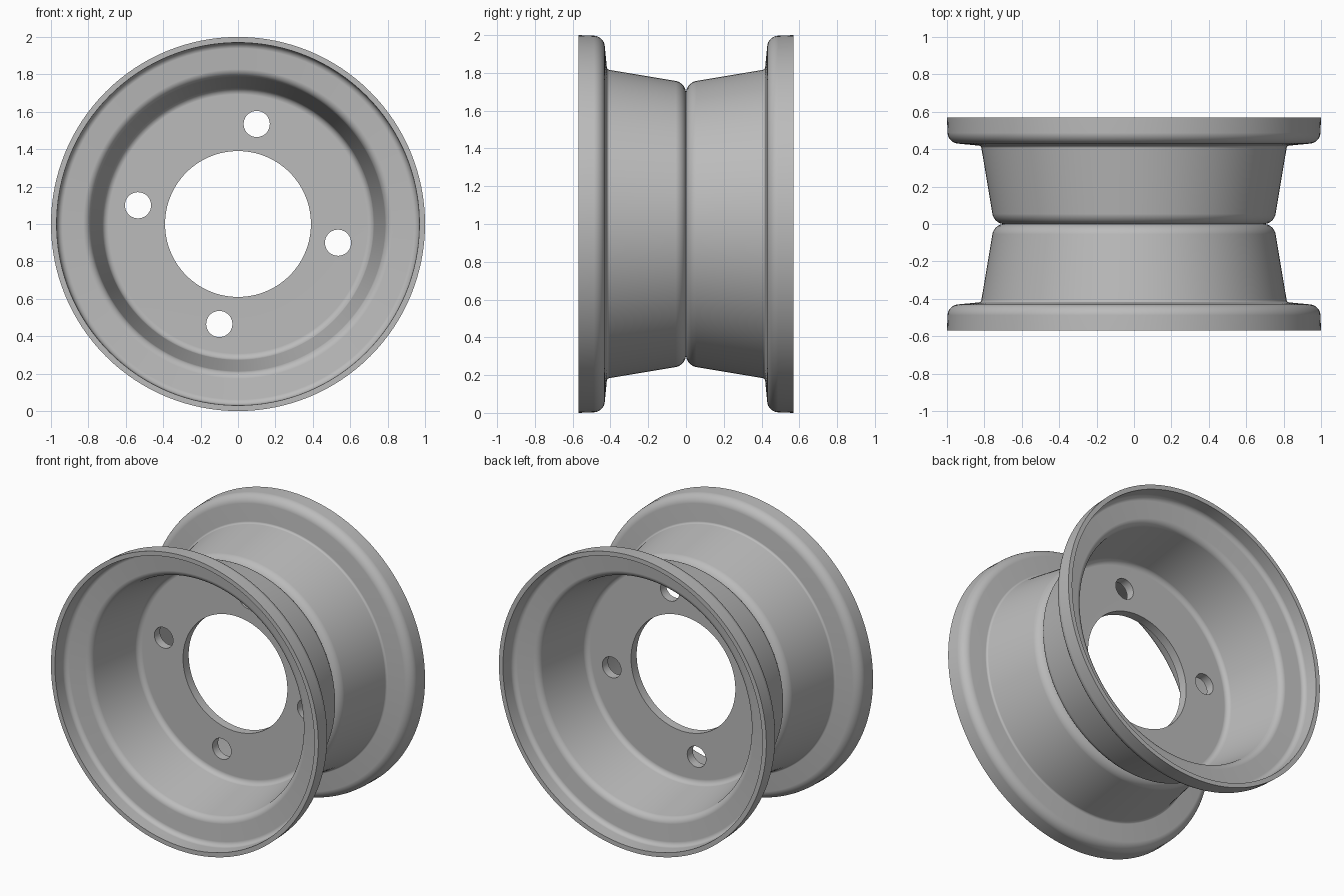
import bpy
import bmesh
from math import tan, radians, cos, sin
from mathutils import Vector, Matrix

cube = bpy.data.objects.get("Cube")
if cube:
    bpy.data.objects.remove(cube, do_unlink=True)

SEGMENTS = 128
CENTRE = Vector((0, 0, 1))

steel = bpy.data.materials.new("grey_steel")
steel.use_nodes = True
grey = (0.5, 0.5, 0.5, 1)
steel.diffuse_color = grey
steel.node_tree.nodes["Principled BSDF"].inputs["Base Color"].default_value = grey

# Pressed sheet cross-section: (radius, depth, corner rounding)
SECTION = [
    (0.39, 0.0, 0), (0.748, 0.0, 0.065), (0.818, 0.418, 0.015), (0.995, 0.435, 0.06),
    (1.0, 0.57, 0), (0.97, 0.57, 0), (0.967, 0.463, 0.032),
    (0.793, 0.447, 0.045), (0.722, 0.03, 0.035), (0.39, 0.03, 0),
]


def rounded(section, steps=7):
    """Replace each rounded corner of a closed section with an arc."""
    points = []
    for i, (r, d, radius) in enumerate(section):
        corner = Vector((r, d))
        if not radius:
            points.append(corner)
            continue
        a = (Vector(section[i - 1][:2]) - corner).normalized()
        b = (Vector(section[(i + 1) % len(section)][:2]) - corner).normalized()
        half = a.angle(b) / 2
        trim = radius / tan(half)
        middle = corner + (a + b).normalized() * (radius / sin(half))
        start = corner + a * trim - middle
        end = corner + b * trim - middle
        for k in range(steps + 1):
            points.append(middle + start.lerp(end, k / steps).normalized() * radius)
    return points


def bolt_cutter():
    """Four drills through the web, slightly turned from the axes."""
    bm = bmesh.new()
    for k in range(4):
        angle = radians(79.4 + 90 * k)
        place = CENTRE + Vector((cos(angle), 0, sin(angle))) * 0.544
        bmesh.ops.create_cone(
            bm, cap_ends=True, segments=40, radius1=0.07, radius2=0.07, depth=0.3,
            matrix=Matrix.Translation(place) @ Matrix.Rotation(radians(90), 4, "X"))
    mesh = bpy.data.meshes.new("bolt_hole_cutter")
    bm.to_mesh(mesh)
    bm.free()
    cutter = bpy.data.objects.new("bolt_hole_cutter", mesh)
    bpy.context.collection.objects.link(cutter)
    cutter.hide_render = True
    return cutter


def rim_half(name, side, cutter):
    """Lathe the section about the axle, then drill it."""
    bm = bmesh.new()
    verts = [bm.verts.new((p.x, side * p.y, 1)) for p in rounded(SECTION)]
    edges = [bm.edges.new((verts[i - 1], verts[i])) for i in range(len(verts))]
    bmesh.ops.spin(bm, geom=verts + edges, cent=CENTRE, axis=(0, 1, 0),
                   angle=radians(360), steps=SEGMENTS, use_merge=True)
    bmesh.ops.remove_doubles(bm, verts=bm.verts, dist=0.0001)
    bmesh.ops.recalc_face_normals(bm, faces=bm.faces)
    mesh = bpy.data.meshes.new(name)
    bm.to_mesh(mesh)
    bm.free()
    mesh.materials.append(steel)
    half = bpy.data.objects.new(name, mesh)
    bpy.context.collection.objects.link(half)

    bpy.ops.object.select_all(action="DESELECT")
    half.select_set(True)
    bpy.context.view_layer.objects.active = half
    drill = half.modifiers.new("bolt_holes", "BOOLEAN")
    drill.operation = "DIFFERENCE"
    drill.solver = "EXACT"
    drill.object = cutter
    bpy.ops.object.modifier_apply(modifier=drill.name)
    bpy.ops.object.shade_smooth_by_angle(angle=radians(35))
    half.modifiers.new("even_shading", "WEIGHTED_NORMAL").keep_sharp = True


# Two identical halves bolted back to back
cutter = bolt_cutter()
rim_half("front_rim_half", -1, cutter)
rim_half("back_rim_half", 1, cutter)
bpy.data.objects.remove(cutter, do_unlink=True)
